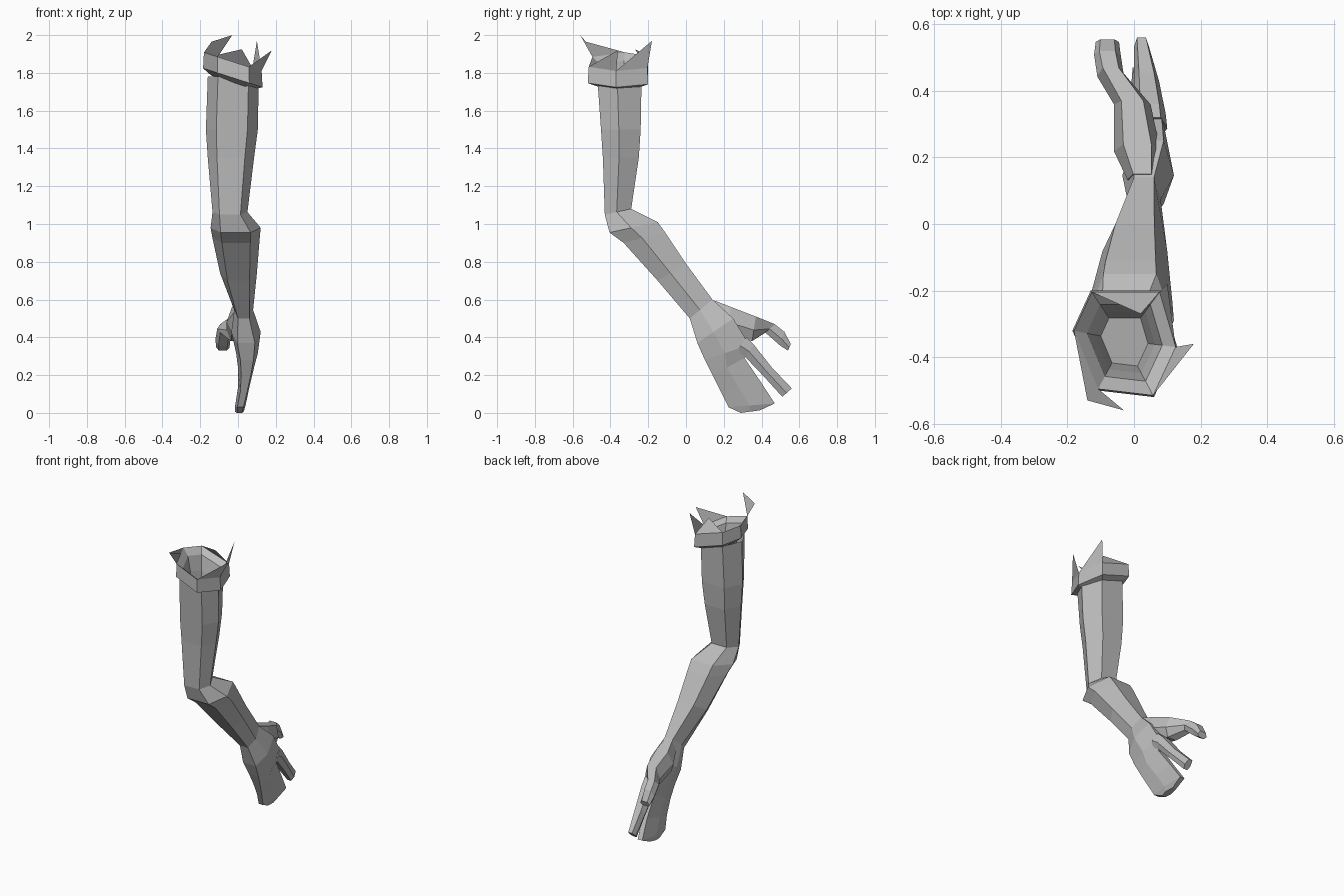
import bpy
import bmesh
from mathutils import Vector

cube = bpy.data.objects.get("Cube")
if cube:
    bpy.data.objects.remove(cube)

grey = bpy.data.materials.new("plain_grey")
grey.use_nodes = True
colour = (0.5, 0.5, 0.5, 1)
grey.diffuse_color = colour
grey.node_tree.nodes["Principled BSDF"].inputs["Base Color"].default_value = colour


def finish(name, bm, recalc=True):
    """Turn a bmesh into a flat shaded, grey object."""
    if recalc:
        bmesh.ops.recalc_face_normals(bm, faces=bm.faces)
    mesh = bpy.data.meshes.new(name)
    bm.to_mesh(mesh)
    bm.free()
    mesh.materials.append(grey)
    obj = bpy.data.objects.new(name, mesh)
    bpy.context.collection.objects.link(obj)
    return obj


def hexagon(front, back, left, right, flat=0.6):
    """Six-sided section between two (y, z) ends, with the given x extent."""
    front, back = Vector(front), Vector(back)
    middle = front.lerp(back, 0.45)
    centre, half = (left + right) / 2, (right - left) / 2
    spots = [(front, -flat), (front, flat), (middle, 1),
             (back, flat), (back, -flat), (middle, -1)]
    return [Vector((centre + half * s, p.x, p.y)) for p, s in spots]


def loft(name, rings, cap_start=True, cap_end=True):
    """Skin a series of equal-sized rings."""
    bm = bmesh.new()
    loops = [[bm.verts.new(p) for p in ring] for ring in rings]
    count = len(loops[0])
    for a, b in zip(loops, loops[1:]):
        for i in range(count):
            j = (i + 1) % count
            bm.faces.new((a[i], a[j], b[j], b[i]))
    if cap_start:
        bm.faces.new(loops[0])
    if cap_end:
        bm.faces.new(loops[-1])
    return finish(name, bm)


# Upper arm, elbow, forearm, palm and the joined outer fingers
arm_sections = [
    hexagon((-.47, 1.78), (-.235, 1.78), -.16, .11),
    hexagon((-.45, 1.5), (-.24, 1.5), -.17, .105),
    hexagon((-.44, 1.35), (-.25, 1.35), -.16, .085),
    hexagon((-.43, 1.05), (-.29, 1.08), -.135, .05),
    hexagon((-.405, .955), (-.15, 1.01), -.145, .12),
    hexagon((-.33, .9), (-.11, .955), -.135, .115),
    hexagon((-.15, .7), (0, .79), -.095, .1),
    hexagon((.02, .5), (.14, .6), -.02, .08),
    hexagon((.06, .37), (.25, .5), -.035, .12),
    hexagon((.1, .28), (.335, .36), -.01, .105),
    hexagon((.14, .2), (.31, .29), 0, .085),
    hexagon((.185, .11), (.395, .165), 0, .06),
    hexagon((.225, .03), (.47, .05), -.015, .04),
    hexagon((.29, 0), (.39, .013), -.015, .03),
]
loft("arm_and_palm", arm_sections, cap_start=False)

# Separate finger
loft("finger", [
    hexagon((.26, .32), (.32, .4), 0, .1),
    hexagon((.31, .3), (.36, .36), 0, .095),
    hexagon((.41, .195), (.455, .24), 0, .075),
    hexagon((.51, .085), (.56, .13), 0, .045),
])

# Thumb with its thick root
loft("thumb", [
    hexagon((.12, .48), (.15, .595), -.02, .07),
    hexagon((.2, .42), (.24, .56), -.06, .08),
    hexagon((.35, .38), (.37, .51), -.06, .05),
    hexagon((.42, .425), (.47, .47), -.11, -.03),
    hexagon((.5, .355), (.52, .43), -.12, -.04),
    hexagon((.54, .33), (.555, .365), -.115, -.045),
])

# Slanted cuff that folds inward to a hollow
cuff_plan = [(-.11, -.5), (.06, -.52), (.13, -.37),
             (.08, -.2), (-.13, -.2), (-.185, -.32)]
middle_x, middle_y = -.03, -.35


def cuff_ring(scale, height):
    ring = []
    for x, y in cuff_plan:
        dx, dy = (x - middle_x) * scale, (y - middle_y) * scale
        ring.append(Vector((middle_x + dx, middle_y + dy, height - .32 * dx)))
    return ring


rim = cuff_ring(.97, 1.86)
loft("cuff", [cuff_ring(.72, 1.75), cuff_ring(1, 1.775), rim,
              cuff_ring(.72, 1.83), cuff_ring(.58, 1.74), cuff_ring(.45, 1.6)],
     cap_start=False)

# Torn flaps rising from the cuff rim
flaps = [
    (5, 0, [(-.03, -.56, 2), (-.14, -.53, 1.965)]),
    (1, 2, [(.18, -.36, 1.92)]),
    (2, 3, [(.1, -.18, 1.97)]),
    (3, 4, [(.02, -.27, 1.925)]),
]
bm = bmesh.new()
for start, end, tips in flaps:
    corners = [rim[start], rim[end]] + tips
    bm.faces.new([bm.verts.new(p) for p in corners])
finish("torn_flaps", bm, recalc=False)
